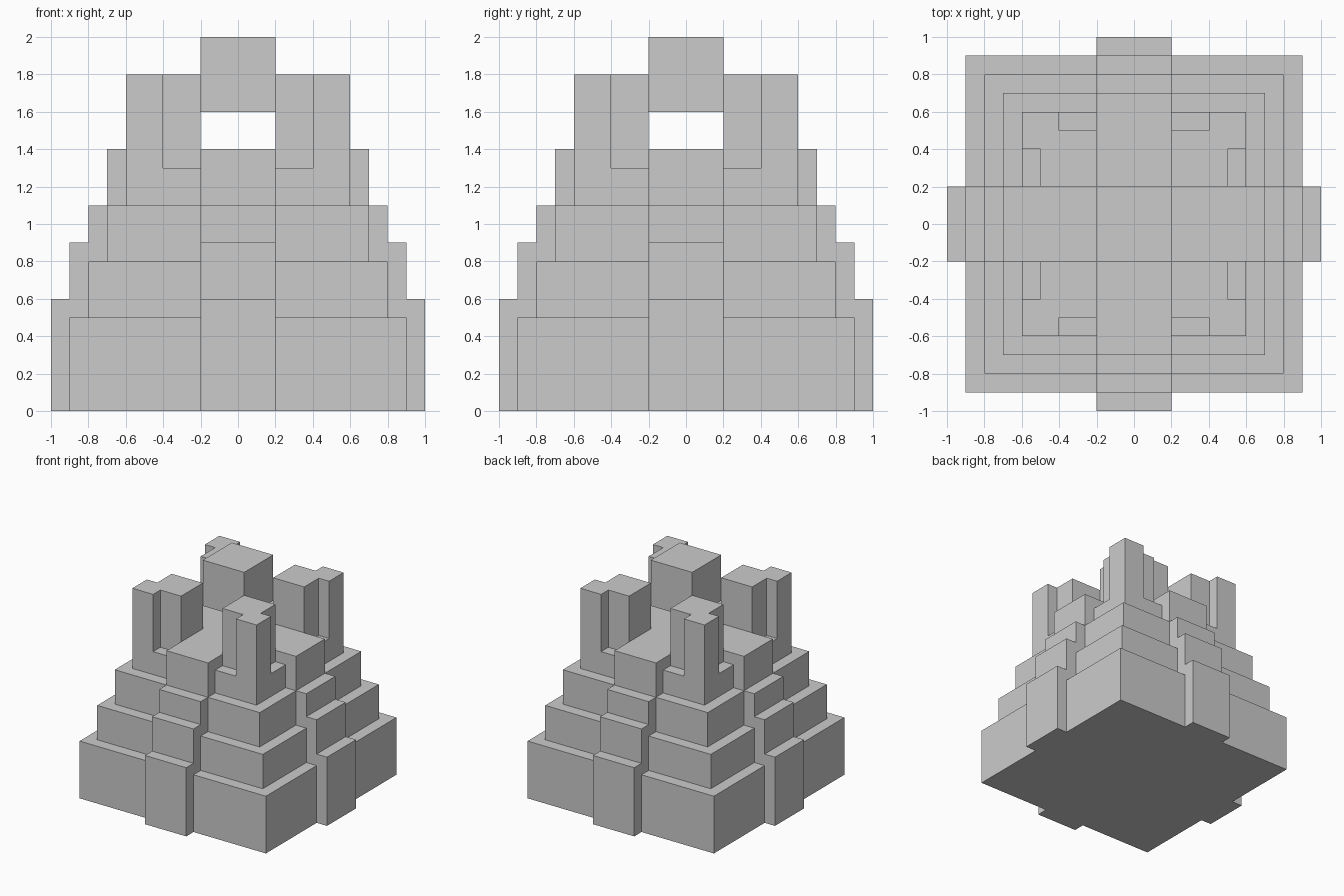
import bpy, bmesh, math

if "Cube" in bpy.data.objects:
    bpy.data.objects.remove(bpy.data.objects["Cube"])


def box(name, x0, x1, y0, y1, z0, z1):
    me = bpy.data.meshes.new(name)
    bm = bmesh.new()
    bmesh.ops.create_cube(bm, size=1)
    for v in bm.verts:
        v.co.x = x1 if v.co.x > 0 else x0
        v.co.y = y1 if v.co.y > 0 else y0
        v.co.z = z1 if v.co.z > 0 else z0
    bm.to_mesh(me)
    bm.free()
    ob = bpy.data.objects.new(name, me)
    bpy.context.collection.objects.link(ob)
    return ob


# square base tier
tower = box("stepped_tower", -.9, .9, -.9, .9, 0, .5)
parts = []

# upper tiers, each sunk into the one below
for half, bottom, top in ((.8, .3, .8), (.7, .6, 1.1), (.6, .9, 1.3)):
    parts.append(box("tier", -half, half, -half, half, bottom, top))

# stepped central ribs running along both axes
for reach, bottom, top in ((1, 0, .6), (.9, .4, .9), (.8, .7, 1.1), (.7, 1, 1.4)):
    parts.append(box("rib", -reach, reach, -.2, .2, bottom, top))
    parts.append(box("rib", -.2, .2, -reach, reach, bottom, top))

# corner turrets: inner block plus outer corner post
for sx in (-1, 1):
    for sy in (-1, 1):
        for a, b in ((.2, .5), (.4, .6)):
            xs = sorted((sx * a, sx * b))
            ys = sorted((sy * a, sy * b))
            parts.append(box("turret", *xs, *ys, 1.2, 1.8))

# fuse everything into one clean shell
for p in parts:
    mod = tower.modifiers.new("union", 'BOOLEAN')
    mod.operation = 'UNION'
    mod.solver = 'EXACT'
    mod.object = p
dg = bpy.context.evaluated_depsgraph_get()
mesh = bpy.data.meshes.new_from_object(tower.evaluated_get(dg))
tower.modifiers.clear()
tower.data = mesh
for p in parts:
    bpy.data.objects.remove(p)

bm = bmesh.new()
bm.from_mesh(mesh)
bmesh.ops.remove_doubles(bm, verts=bm.verts, dist=1e-4)
bmesh.ops.dissolve_limit(bm, angle_limit=math.radians(1), verts=bm.verts, edges=bm.edges)
bm.to_mesh(mesh)
bm.free()

# raised centre block held between the turrets
box("top_block", -.2, .2, -.2, .2, 1.6, 2)
